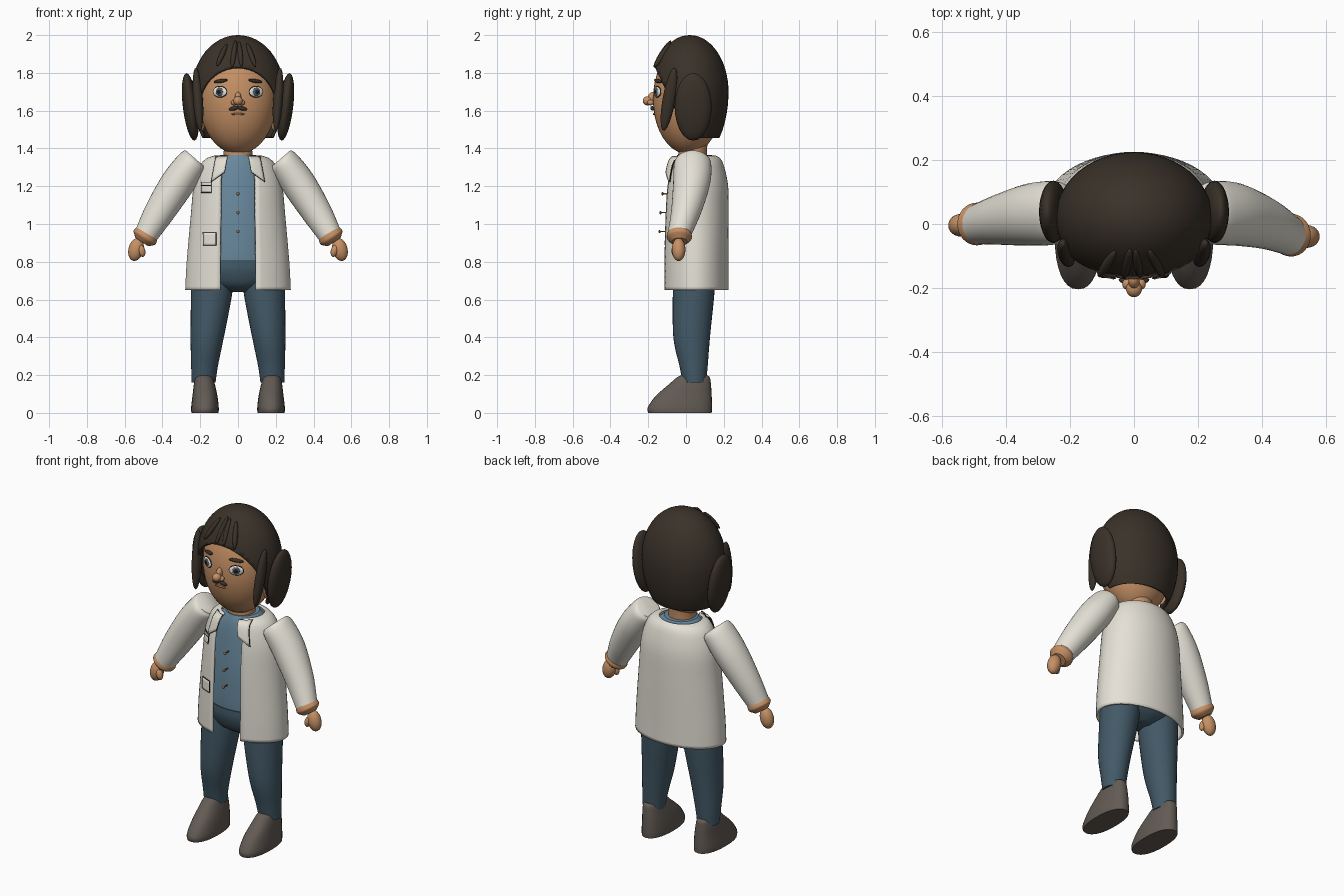
import bpy, bmesh, math
from mathutils import Vector, Euler

if "Cube" in bpy.data.objects:
    bpy.data.objects.remove(bpy.data.objects["Cube"])


def material(name, rgb):
    m = bpy.data.materials.new(name)
    m.diffuse_color = (*rgb, 1)
    m.use_nodes = True
    m.node_tree.nodes["Principled BSDF"].inputs["Base Color"].default_value = m.diffuse_color
    return m


WHITE = material("coat_white", (0.78, 0.75, 0.67))
SKIN = material("skin", (0.56, 0.28, 0.13))
HAIR = material("hair_brown", (0.042, 0.031, 0.022))
SHIRT = material("shirt_blue", (0.14, 0.25, 0.34))
JEANS = material("jeans_blue", (0.055, 0.10, 0.135))
SHOE = material("shoe_grey", (0.125, 0.105, 0.09))
BLACK = material("dark_line", (0.015, 0.012, 0.01))
EYE = material("eye_white", (0.8, 0.8, 0.78))
IRIS = material("iris_grey", (0.09, 0.11, 0.13))
BUTTON = material("button_brown", (0.32, 0.15, 0.07))


def finish(name, bm, mat):
    me = bpy.data.meshes.new(name)
    bm.to_mesh(me)
    bm.free()
    me.materials.append(mat)
    ob = bpy.data.objects.new(name, me)
    bpy.context.collection.objects.link(ob)
    return ob


def ellipsoid(name, c, r, mat, rot=(0, 0, 0), seg=24):
    bm = bmesh.new()
    bmesh.ops.create_uvsphere(bm, u_segments=seg, v_segments=seg // 2, radius=1)
    e = Euler([math.radians(a) for a in rot])
    for v in bm.verts:
        p = Vector((v.co.x * r[0], v.co.y * r[1], v.co.z * r[2]))
        p.rotate(e)
        v.co = p + Vector(c)
    return finish(name, bm, mat)


def spline(rows, n=5):
    """Catmull-Rom through rows of numbers."""
    out = []
    for i in range(len(rows) - 1):
        a, b, c, d = (rows[max(0, min(len(rows) - 1, i + k))] for k in (-1, 0, 1, 2))
        for s in range(n):
            t = s / n
            out.append([0.5 * (2 * q + (r - p) * t + (2 * p - 5 * q + 4 * r - w) * t * t
                               + (3 * q - p - 3 * r + w) * t ** 3)
                        for p, q, r, w in zip(a, b, c, d)])
    return out + [list(rows[-1])]


def bridge(bm, rings, closed):
    n = len(rings[0])
    for a, b in zip(rings, rings[1:]):
        for i in range(n if closed else n - 1):
            j = (i + 1) % n
            bm.faces.new((a[i], a[j], b[j], b[i]))


def loft(name, rows, mat, power=2.0, seg=32, axes=None):
    """Rows are (x, y, z, ru, rv); axes gives the section's u direction per row."""
    bm = bmesh.new()
    rings = []
    for k, (x, y, z, ru, rv) in enumerate(rows):
        u = axes[k] if axes else Vector((1, 0, 0))
        ring = []
        for i in range(seg):
            t = 2 * math.pi * i / seg
            cu, cv = math.cos(t), math.sin(t)
            cu = math.copysign(abs(cu) ** (2 / power), cu)
            cv = math.copysign(abs(cv) ** (2 / power), cv)
            ring.append(bm.verts.new(Vector((x, y, z)) + u * (ru * cu) + Vector((0, rv * cv, 0))))
        rings.append(ring)
    bridge(bm, rings, True)
    bm.faces.new(rings[0])
    bm.faces.new(rings[-1])
    bmesh.ops.recalc_face_normals(bm, faces=bm.faces)
    return finish(name, bm, mat)


def limb(name, rows, mat):
    rows = spline(rows)
    axes = []
    for i in range(len(rows)):
        a, b = rows[max(0, i - 1)], rows[min(len(rows) - 1, i + 1)]
        axes.append(Vector((b[2] - a[2], 0, a[0] - b[0])).normalized())
    return loft(name, rows, mat, axes=axes)


# ---- head, neck, hair
HC, HR = (0, 0.01, 1.66), (0.205, 0.185, 0.29)


def face_y(x, z):
    return HC[1] - HR[1] * math.sqrt(max(0, 1 - (x / HR[0]) ** 2 - ((z - HC[2]) / HR[2]) ** 2))


ellipsoid("head", HC, HR, SKIN, seg=40)
loft("neck", [(0, 0.035, 1.30, 0.085, 0.08), (0, 0.035, 1.39, 0.075, 0.075),
              (0, 0.04, 1.47, 0.085, 0.08)], SKIN)

bm = bmesh.new()
bmesh.ops.create_uvsphere(bm, u_segments=48, v_segments=32, radius=1)
for v in bm.verts:
    x, y, z = v.co
    v.co = (x * 0.245, 0.02 + y * 0.205, 1.70 + z * (0.30 if z > 0 else 0.38))
# trim the face opening along a slanted plane, then the nape
for co, no in (((0, -0.165, 1.83), (0, -0.41, -0.195)), ((0, 0, 1.455), (0, 0, -1))):
    bmesh.ops.bisect_plane(bm, geom=bm.verts[:] + bm.edges[:] + bm.faces[:],
                           plane_co=co, plane_no=no, clear_outer=True)
hair = finish("hair_cap", bm, HAIR)
mod = hair.modifiers.new("thickness", "SOLIDIFY")
mod.thickness, mod.offset = 0.015, -1

for i, (x, z, h, lean) in enumerate([(-0.085, 1.895, 0.075, 24), (-0.022, 1.90, 0.085, 8),
                                     (0.012, 1.90, 0.08, -6), (0.07, 1.895, 0.08, -20)]):
    ellipsoid(f"fringe_strand_{i}", (x, -0.125, z), (0.014, 0.016, h), HAIR, (-32, lean, 0), 16)

for s, side in ((-1, "right"), (1, "left")):
    ellipsoid(f"{side}_hair_puff", (s * 0.252, 0.038, 1.62), (0.04, 0.098, 0.18), HAIR, (0, s * 7, 0))
    ellipsoid(f"{side}_hair_lock", (s * 0.212, -0.09, 1.66), (0.026, 0.034, 0.17), HAIR, (-10, s * 4, 0))
    ellipsoid(f"{side}_ear", (s * 0.195, 0.01, 1.54), (0.022, 0.03, 0.05), SKIN)

    # eyes and brows, turned to follow the face
    ex, ez = s * 0.095, 1.70
    ey, turn = face_y(ex, ez), s * 27
    n = Vector((math.sin(math.radians(turn)), -math.cos(math.radians(turn)), 0))
    for part, r, h, d, m in (("eye_rim", 0.043, 0.031, 0.0, BLACK), ("eye", 0.039, 0.027, 0.003, EYE),
                             ("iris", 0.022, 0.022, 0.007, IRIS), ("pupil", 0.011, 0.011, 0.011, BLACK)):
        ellipsoid(f"{side}_{part}", Vector((ex, ey, ez)) + n * d, (r, 0.007, h), m, (0, 0, turn), 20)
    ellipsoid(f"{side}_brow", (s * 0.092, face_y(s * 0.092, 1.755) - 0.004, 1.757),
              (0.042, 0.012, 0.010), HAIR, (0, s * 8, turn), 16)
    ellipsoid(f"{side}_moustache", (s * 0.022, -0.178, 1.612), (0.027, 0.011, 0.011), HAIR,
              (0, s * 14, s * 8), 16)
    ellipsoid(f"{side}_nostril", (s * 0.02, -0.188, 1.643), (0.017, 0.018, 0.015), SKIN, seg=16)

ellipsoid("nose_bridge", (0, -0.18, 1.665), (0.018, 0.024, 0.035), SKIN, (-15, 0, 0), 16)
ellipsoid("nose_tip", (0, -0.203, 1.652), (0.025, 0.026, 0.024), SKIN)
ellipsoid("mouth", (0, face_y(0, 1.582), 1.582), (0.036, 0.007, 0.006), BUTTON, seg=16)

# ---- shirt and hips
loft("shirt", spline([(0, 0.05, 0.74, 0.20, 0.13), (0, 0.05, 0.82, 0.21, 0.145),
                      (0, 0.05, 1.02, 0.205, 0.145), (0, 0.055, 1.2, 0.19, 0.135),
                      (0, 0.05, 1.31, 0.15, 0.115), (0, 0.045, 1.365, 0.095, 0.092)]), SHIRT)
loft("hips", spline([(0, 0.045, 0.64, 0.06, 0.06), (0, 0.045, 0.68, 0.16, 0.115),
                     (0, 0.05, 0.75, 0.215, 0.148), (0, 0.05, 0.81, 0.215, 0.149)]), JEANS)
for z, y in ((1.16, -0.125), (1.06, -0.135), (0.96, -0.14)):
    ellipsoid("shirt_button", (0, y, z), (0.009, 0.006, 0.009), BUTTON, seg=12)
    loft("button_shank", [(0, y + 0.02, z - 0.003, 0.003, 0.02),
                          (0, y + 0.02, z + 0.003, 0.003, 0.02)], BUTTON, seg=8)

# ---- open coat: z, half width, half depth, centre y, half opening
COAT = spline([(0.65, 0.28, 0.175, 0.05, 0.095), (0.8, 0.272, 0.175, 0.05, 0.095),
               (1.05, 0.25, 0.173, 0.053, 0.092), (1.2, 0.235, 0.167, 0.056, 0.092),
               (1.3, 0.205, 0.148, 0.055, 0.085), (1.345, 0.17, 0.13, 0.053, 0.07),
               (1.362, 0.125, 0.108, 0.05, 0.06)], 5)


def coat_y(x, z):
    w, d, c = min(COAT, key=lambda r: abs(r[0] - z))[1:4]
    for a, b in zip(COAT, COAT[1:]):
        if a[0] <= z <= b[0]:
            t = (z - a[0]) / (b[0] - a[0])
            w, d, c = (a[k] + (b[k] - a[k]) * t for k in (1, 2, 3))
    return c - d * math.sqrt(max(0, 1 - (x / w) ** 2))


bm = bmesh.new()
rings = []
for z, w, d, c, gap in COAT:
    g = math.asin(gap / w)
    angles = [g + (2 * math.pi - 2 * g) * i / 48 for i in range(49)]
    rings.append([bm.verts.new((w * math.sin(a), c - d * math.cos(a), z)) for a in angles])
bridge(bm, rings, False)
coat = finish("coat_body", bm, WHITE)
mod = coat.modifiers.new("thickness", "SOLIDIFY")
mod.thickness, mod.offset = 0.012, -1


def plate(name, quad, lift, mat):
    """Four (x, z) corners laid over the coat front."""
    bm, n, grid = bmesh.new(), 6, []
    for i in range(n + 1):
        row = []
        for j in range(n + 1):
            a, b = i / n, j / n
            x, z = (sum(wt * q[k] for wt, q in zip(
                ((1 - a) * (1 - b), a * (1 - b), a * b, (1 - a) * b), quad)) for k in (0, 1))
            row.append(bm.verts.new((x, coat_y(x, z) - lift, z)))
        grid.append(row)
    bridge(bm, grid, False)
    ob = finish(name, bm, mat)
    m = ob.modifiers.new("thickness", "SOLIDIFY")
    m.thickness, m.offset = 0.006, 0


def pocket(name, x0, x1, z0, z1):
    e = 0.003
    plate(name + "_seam", [(x0, z0), (x1, z0), (x1, z1), (x0, z1)], 0.002, BLACK)
    plate(name, [(x0 + e, z0 + e), (x1 - e, z0 + e), (x1 - e, z1 - e), (x0 + e, z1 - e)], 0.005, WHITE)


pocket("chest_pocket", -0.195, -0.14, 1.165, 1.203)
pocket("chest_pocket_flap", -0.195, -0.14, 1.203, 1.222)
pocket("lower_pocket", -0.185, -0.115, 0.885, 0.955)

# ---- paired parts: lapels, sleeves, hands, legs, shoes
for s, side, wy in ((-1, "right", 0.0), (1, "left", -0.035)):
    for part, lift, m, e in (("lapel_edge", 0.012, BLACK, 0.002), ("lapel", 0.016, WHITE, 0)):
        plate(f"{side}_{part}", [(s * 0.055, 1.358), (s * (0.072 - e), 1.275 - e),
                                 (s * (0.14 + e), 1.225 - e), (s * (0.115 + e), 1.358)], lift, m)
    limb(f"{side}_sleeve", [(s * 0.225, 0.035, 1.345, 0.068, 0.075), (s * 0.245, 0.035, 1.32, 0.082, 0.098),
                            (s * 0.32, 0.03, 1.215, 0.09, 0.098), (s * 0.415, 0.015 + wy * 0.4, 1.065, 0.08, 0.08),
                            (s * 0.485, wy, 0.945, 0.063, 0.063)], WHITE)
    limb(f"{side}_cuff", [(s * 0.478, wy, 0.957, 0.060, 0.060), (s * 0.488, wy, 0.94, 0.067, 0.066),
                          (s * 0.497, wy, 0.925, 0.066, 0.064), (s * 0.51, wy, 0.905, 0.04, 0.04)], SKIN)
    ellipsoid(f"{side}_hand", (s * 0.54, wy - 0.004, 0.865), (0.04, 0.036, 0.062), SKIN, (0, -s * 14, 0))
    ellipsoid(f"{side}_thumb", (s * 0.51, wy - 0.022, 0.858), (0.019, 0.02, 0.033), SKIN, (0, s * 14, 0), 16)
    loft(f"{side}_leg", spline([(s * 0.135, 0.045, 0.74, 0.11, 0.11), (s * 0.14, 0.04, 0.63, 0.109, 0.11),
                                (s * 0.163, 0.03, 0.4, 0.088, 0.097), (s * 0.177, 0.04, 0.25, 0.071, 0.075),
                                (s * 0.182, 0.045, 0.16, 0.063, 0.062)]), JEANS)
    loft(f"{side}_shoe", spline([(s * 0.175, -0.032, 0.0, 0.072, 0.168), (s * 0.175, -0.032, 0.03, 0.073, 0.17),
                                 (s * 0.175, -0.012, 0.09, 0.066, 0.148), (s * 0.178, 0.02, 0.15, 0.056, 0.112),
                                 (s * 0.18, 0.04, 0.19, 0.045, 0.085), (s * 0.18, 0.045, 0.202, 0.028, 0.055)]),
         SHOE, power=2.3)

bpy.ops.object.select_all(action="SELECT")
bpy.context.view_layer.objects.active = coat
bpy.ops.object.shade_smooth_by_angle(angle=math.radians(40))
